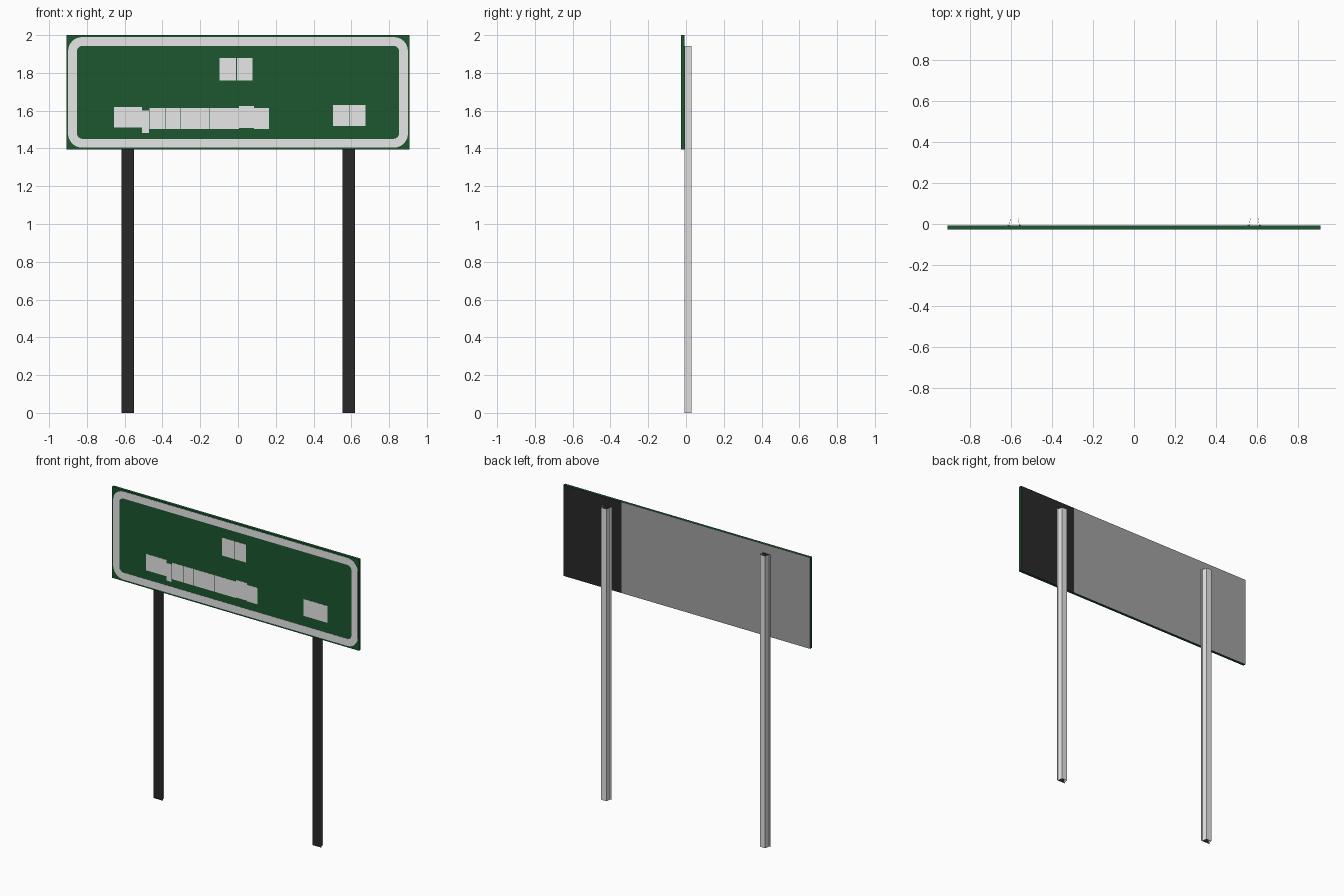
import bpy, bmesh
from math import cos, sin, pi

cube = bpy.data.objects.get("Cube")
if cube:
    bpy.data.objects.remove(cube, do_unlink=True)


def material(name, r, g, b):
    m = bpy.data.materials.new(name)
    m.use_nodes = True
    m.diffuse_color = (r, g, b, 1)
    m.node_tree.nodes["Principled BSDF"].inputs["Base Color"].default_value = (r, g, b, 1)
    return m


GREEN = material("sign green", 0.0115, 0.095, 0.03)
WHITE = material("reflective white", 0.8, 0.8, 0.8)
BACK = material("backing grey", 0.36, 0.36, 0.36)
STEEL = material("galvanised steel", 0.78, 0.78, 0.78)
DARK = material("dark steel", 0.022, 0.022, 0.022)


def mesh_object(name, verts, faces, mats):
    me = bpy.data.meshes.new(name)
    me.from_pydata(verts, [], faces)
    for m in mats:
        me.materials.append(m)
    ob = bpy.data.objects.new(name, me)
    bpy.context.collection.objects.link(ob)
    return ob


def thicken(ob, depth):
    mod = ob.modifiers.new("thickness", "SOLIDIFY")
    mod.thickness = depth
    mod.offset = -1


FRONT = -0.027        # face of the applied graphics
SKIN = 0.001
BOTTOM, TOP = 1.394, 2.0
MID = (BOTTOM + TOP) / 2

# Sign panel: green box, its back grey with a dark section at the left end
bm = bmesh.new()
bmesh.ops.create_cube(bm, size=1)
depth = 0.0185
for v in bm.verts:
    v.co.x *= 1.816
    v.co.y = FRONT + SKIN + (depth if v.co.y > 0 else 0)
    v.co.z = MID + v.co.z * (TOP - BOTTOM)
SPLIT = 0.48
bmesh.ops.bisect_plane(bm, geom=bm.verts[:] + bm.edges[:] + bm.faces[:],
                       plane_co=(SPLIT, 0, MID), plane_no=(1, 0, 0))
bm.normal_update()
for f in bm.faces:
    if f.normal.y > 0.5:
        f.material_index = 2 if f.calc_center_median().x > SPLIT else 1
panel = mesh_object("sign_panel", [], [], [GREEN, BACK, DARK])
bm.to_mesh(panel.data)
bm.free()


# Rounded white border
def rounded_loop(hx, hz, r, steps=6):
    pts = []
    for q, (sx, sz) in enumerate([(1, 1), (-1, 1), (-1, -1), (1, -1)]):
        for i in range(steps + 1):
            a = (q + i / steps) * pi / 2
            pts.append((sx * (hx - r) + r * cos(a), FRONT,
                        MID + sz * (hz - r) + r * sin(a)))
    return pts


outer = rounded_loop(0.9, 0.293, 0.075)
inner = rounded_loop(0.853, 0.246, 0.03)
n = len(outer)
ring = [(i, (i + 1) % n, n + (i + 1) % n, n + i) for i in range(n)]
thicken(mesh_object("border", outer + inner, ring, [WHITE]), SKIN)


# Flat front-facing rectangles: left, right, bottom, top
def flat_plates(name, rects, y, mat):
    verts, faces = [], []
    for x0, x1, z0, z1 in rects:
        k = len(verts)
        verts += [(x0, y, z0), (x1, y, z0), (x1, y, z1), (x0, y, z1)]
        faces.append((k, k + 1, k + 2, k + 3))
    thicken(mesh_object(name, verts, faces, [mat]), SKIN)


# Blank white panels
PLATES = {
    "upper_plate": [(-0.097, -0.01, 1.759, 1.878), (-0.006, 0.078, 1.759, 1.878)],
    "lower_plate": [(-0.657, -0.507, 1.511, 1.62), (-0.507, -0.47, 1.483, 1.6),
                    (-0.468, -0.387, 1.503, 1.613), (-0.383, -0.308, 1.503, 1.613),
                    (-0.304, -0.154, 1.503, 1.613), (-0.15, 0.005, 1.503, 1.613),
                    (0.006, 0.084, 1.507, 1.624), (0.084, 0.163, 1.503, 1.613)],
    "right_plate": [(0.502, 0.588, 1.518, 1.63), (0.5895, 0.676, 1.518, 1.63)],
}
for name, rects in PLATES.items():
    flat_plates(name, rects, FRONT, WHITE)

# Hat-channel steel posts, closed by a dark front strip
HEIGHT = 1.943
HALF = [(0.033, -0.005), (0.025, -0.005), (0.0195, 0.028)]
profile = HALF + [(-x, y) for x, y in reversed(HALF)]
for side, cx in (("left", 0.586), ("right", -0.583)):
    verts = [(cx + x, y, z) for z in (0, HEIGHT) for x, y in profile]
    k = len(profile)
    faces = [(i, i + 1, k + i + 1, k + i) for i in range(k - 1)]
    thicken(mesh_object(side + "_post", verts, faces, [STEEL]), 0.002)
    flat_plates(side + "_post_front", [(cx - 0.033, cx + 0.033, 0, HEIGHT)],
                -0.0073, DARK)
